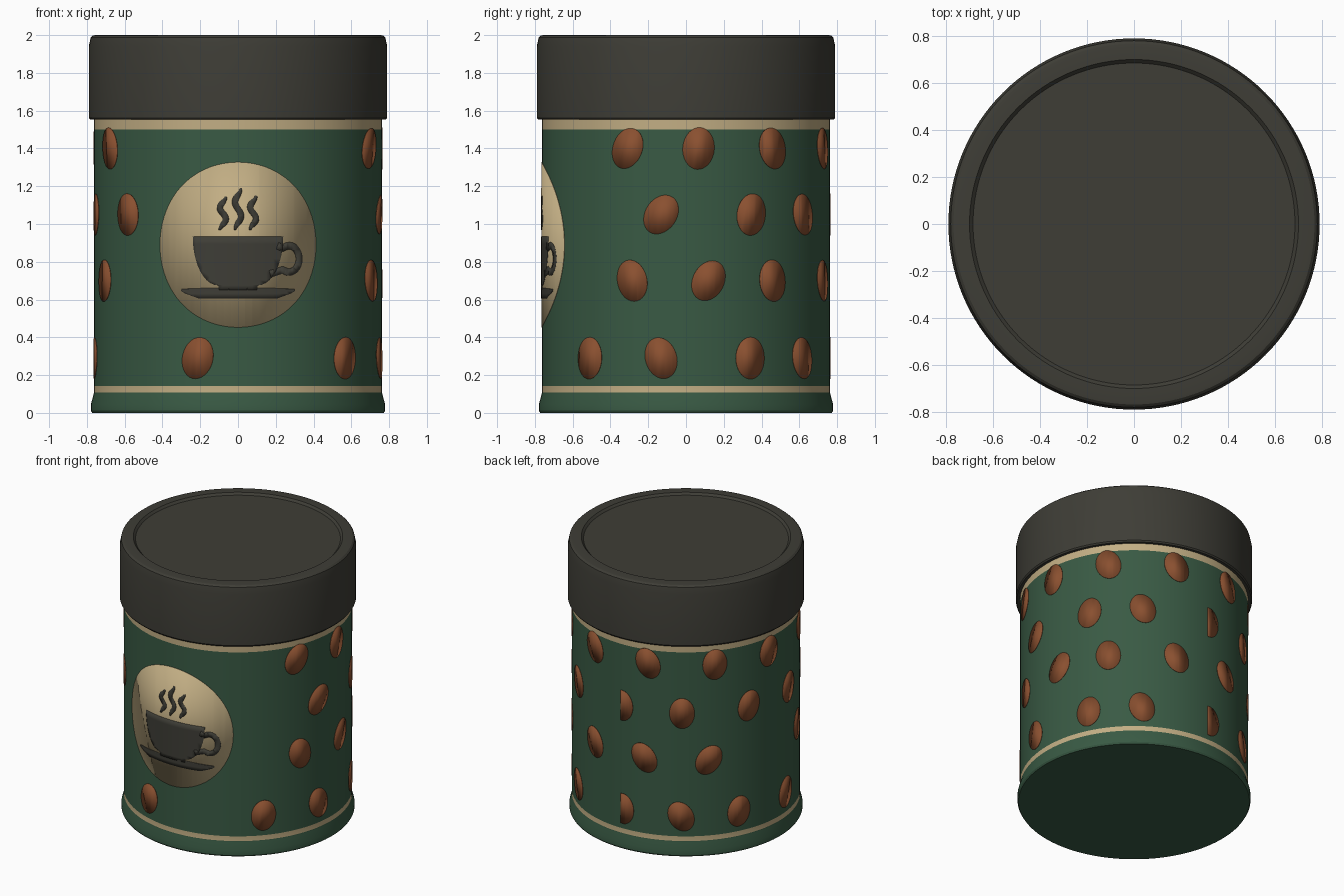
import bpy, bmesh, math

if "Cube" in bpy.data.objects:
    bpy.data.objects.remove(bpy.data.objects["Cube"])

SEG = 128
R = 0.763                      # radius of the printed wall
STEP = 2 * math.pi * R / SEG   # arc length of one wall segment


def srgb(r, g, b):
    lin = lambda c: c / 12.92 if c <= 0.04045 else ((c + 0.055) / 1.055) ** 2.4
    return tuple(lin(c / 255) for c in (r, g, b)) + (1.0,)


def material(name, *rgb):
    m = bpy.data.materials.new(name)
    m.diffuse_color = srgb(*rgb)
    m.use_nodes = True
    m.node_tree.nodes["Principled BSDF"].inputs["Base Color"].default_value = m.diffuse_color
    return m


GREEN = material("dark green", 57, 90, 68)
CREAM = material("cream", 194, 174, 132)
BROWN = material("bean brown", 138, 80, 48)
CHARCOAL = material("charcoal", 62, 61, 54)


def finish(bm, name, mats, angle=30):
    me = bpy.data.meshes.new(name)
    bm.to_mesh(me)
    bm.free()
    ob = bpy.data.objects.new(name, me)
    bpy.context.collection.objects.link(ob)
    for m in mats:
        me.materials.append(m)
    bpy.ops.object.select_all(action='DESELECT')
    ob.select_set(True)
    bpy.context.view_layer.objects.active = ob
    bpy.ops.object.shade_smooth_by_angle(angle=math.radians(angle))
    return ob


def lathe(name, profile, mats, rule=None):
    """Turn a (radius, z) profile, listed bottom to top, and cap both ends."""
    bm = bmesh.new()
    rings = []
    for r, z in profile:
        rings.append([bm.verts.new((r * math.sin(2 * math.pi * i / SEG),
                                    -r * math.cos(2 * math.pi * i / SEG), z)) for i in range(SEG)])
    for a, b in zip(rings, rings[1:]):
        for i in range(SEG):
            j = (i + 1) % SEG
            bm.faces.new((a[i], a[j], b[j], b[i]))
    bm.faces.new(rings[0][::-1])
    bm.faces.new(rings[-1])
    if rule:
        for f in bm.faces:
            f.material_index = rule(f.calc_center_median().z)
    return finish(bm, name, mats)


def plate(name, polys, lift, mat, seam=None):
    """Wrap flat polygons (arc length, z) round the wall as a thin plate."""
    bm = bmesh.new()
    for p in polys:
        bm.faces.new([bm.verts.new((u, z, 0)) for u, z in p])
    bmesh.ops.remove_doubles(bm, verts=bm.verts[:], dist=1e-5)

    def cut(u, clear=False):
        bmesh.ops.bisect_plane(bm, geom=bm.verts[:] + bm.edges[:] + bm.faces[:], dist=1e-6,
                               plane_co=(u, 0, 0), plane_no=(1, 0, 0), clear_inner=clear)
    if seam is not None:
        cut(seam, True)
    us = [v.co.x for v in bm.verts]
    for k in range(math.ceil(min(us) / STEP), math.floor(max(us) / STEP) + 1):
        cut(k * STEP)
    for f in bm.faces:
        f.normal_update()
        if f.normal.z < 0:
            f.normal_flip()
    for v in bm.verts:
        t, z, r = v.co.x / R, v.co.y, R + lift
        v.co = (r * math.sin(t), -r * math.cos(t), z)
    ob = finish(bm, name, [mat])
    mod = ob.modifiers.new("thickness", 'SOLIDIFY')
    mod.thickness = lift
    mod.offset = -1
    return ob


def ellipse(u, z, w, h, tilt=0, n=32):
    c, s = math.cos(math.radians(tilt)), math.sin(math.radians(tilt))
    pts = []
    for i in range(n):
        a = 2 * math.pi * i / n
        x, y = w / 2 * math.cos(a), h / 2 * math.sin(a)
        pts.append((u + x * c + y * s, z - x * s + y * c))
    return pts


def rows(levels):
    """Symmetric silhouette from (z, half width) levels."""
    return [[(-wa, za), (wa, za), (wb, zb), (-wb, zb)]
            for (za, wa), (zb, wb) in zip(levels, levels[1:])]


def stroke(path, width, taper=False):
    """Ribbon along a path, optionally thinning at its ends."""
    n, sides = len(path), []
    for i, (u, z) in enumerate(path):
        a, b = path[max(i - 1, 0)], path[min(i + 1, n - 1)]
        dx, dz = b[0] - a[0], b[1] - a[1]
        d = math.hypot(dx, dz)
        k = width / 2
        if taper:
            k *= 0.35 + 0.65 * min(1, 5 * min(i, n - 1 - i) / (n - 1))
        sides.append(((u - dz / d * k, z + dx / d * k), (u + dz / d * k, z - dx / d * k)))
    return [[a[0], a[1], b[1], b[0]] for a, b in zip(sides, sides[1:])]


# Tin body with flared base and two cream bands
lathe("tin_body",
      [(0.75, 0.0), (0.772, 0.0), (0.779, 0.012), (0.779, 0.045), (0.764, 0.1),
       (R, 0.108), (R, 0.143), (R, 1.5), (R, 1.57)],
      [GREEN, CREAM], lambda z: 1 if 0.108 < z < 0.143 or z > 1.5 else 0)

# Lid with rounded edges and a shallow recessed top
lathe("lid",
      [(0.765, 1.552), (0.783, 1.552), (0.79, 1.562), (0.79, 1.94), (0.78, 1.988),
       (0.768, 1.998), (0.755, 2.0), (0.7, 2.0), (0.685, 1.985)], [CHARCOAL])

# Round front label
plate("front_label", [ellipse(0, 0.89, 0.87, 0.875, n=72)], 0.003, CREAM)

# Cup, saucer, handle and steam printed on the label; the bowl is a squashed round curve
bowl = [(0.65, 0.1)] + [(0.935 - 0.26 * math.cos(a), 0.105 + 0.137 * math.sin(a))
                        for a in (math.radians(9 * i) for i in range(11))]
plate("cup_bowl", rows(bowl), 0.0055, CHARCOAL)
plate("saucer", rows([(0.606, 0.21), (0.632, 0.285), (0.645, 0.308), (0.656, 0.305), (0.662, 0.14)]),
      0.0055, CHARCOAL)
handle = [(0.275 + 0.058 * math.cos(a), 0.815 + 0.07 * math.sin(a))
          for a in (math.radians(-125 + 250 * i / 20) for i in range(21))]
plate("cup_handle", stroke([(0.17, 0.735)] + handle + [(0.21, 0.885)], 0.038), 0.0055, CHARCOAL)
for label, u, top in (("left", -0.08, 1.145), ("middle", 0.0, 1.19), ("right", 0.08, 1.15)):
    wave = [(u - 0.016 * math.cos(3 * math.pi * i / 24), 0.968 + (top - 0.968) * i / 24)
            for i in range(25)]
    plate("steam_" + label, stroke(wave, 0.032, True), 0.0055, CHARCOAL)

# Four staggered rows of beans: row height, then (angle from the front, tilt) of each bean
bean_rows = {
    1.40: [(66, 25), (95, 5), (127, -18), (162, -20), (195.5, -20), (229.7, 0), (261.7, 5), (297, -12)],
    1.05: [(80, 35), (117, 8), (144.5, -18), (181, 0), (213, 0), (248.5, 10), (279, 10), (310, -3)],
    0.70: [(68, -15), (99, 28), (127, -8), (162, -18), (193.5, -30), (226.6, 30), (292, 5)],
    0.29: [(48, 3), (80, -18), (116.5, 0), (144, -15), (181.5, 0), (212.5, -25), (242.7, 5),
           (276, 10), (343.7, 15)],
}
for row, (z, beans) in enumerate(bean_rows.items()):
    for i, (deg, tilt) in enumerate(beans):
        # the wrap seam at the back cuts off the beans that cross it
        seam = math.pi * R if 180 < deg < 183 else None
        plate(f"bean_{row + 1}_{i + 1}", [ellipse(math.radians(deg) * R, z, 0.168, 0.222, tilt)],
              0.003, BROWN, seam)
